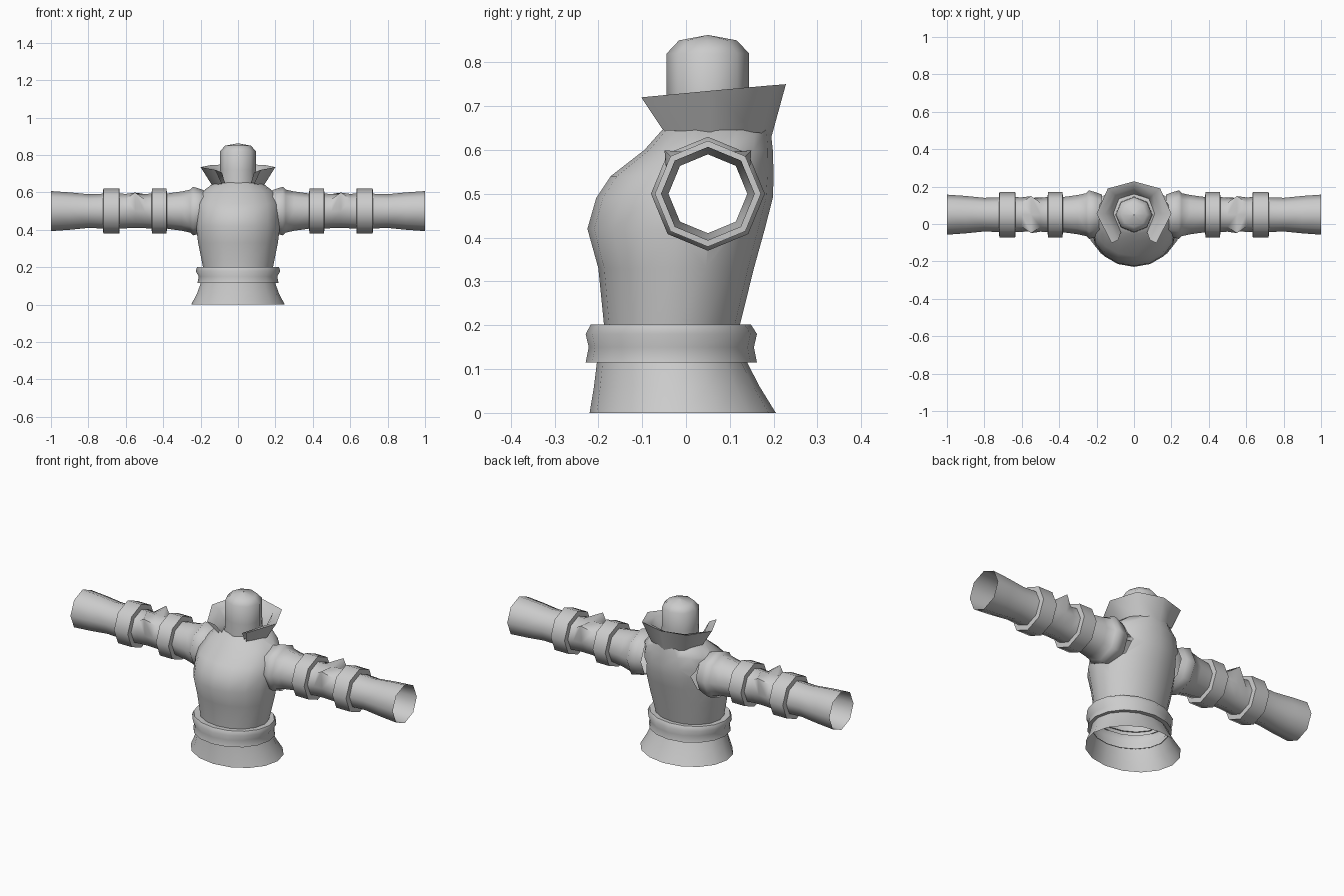
import bpy, bmesh, math
from mathutils import Vector

if "Cube" in bpy.data.objects:
    bpy.data.objects.remove(bpy.data.objects["Cube"])

grey = bpy.data.materials.new("plain grey")
grey.diffuse_color = (0.6, 0.6, 0.6, 1)
grey.use_nodes = True
grey.node_tree.nodes["Principled BSDF"].inputs["Base Color"].default_value = grey.diffuse_color
ARM_Y, ARM_Z = 0.05, 0.5


def make(name, bm, angle=60):
    bmesh.ops.recalc_face_normals(bm, faces=bm.faces)
    me = bpy.data.meshes.new(name)
    bm.to_mesh(me)
    bm.free()
    me.materials.append(grey)
    ob = bpy.data.objects.new(name, me)
    bpy.context.collection.objects.link(ob)
    bpy.ops.object.select_all(action='DESELECT')
    ob.select_set(True)
    bpy.context.view_layer.objects.active = ob
    bpy.ops.object.shade_smooth_by_angle(angle=math.radians(angle))
    return ob


def loft(rows, closed=True, caps=False):
    """Skin a list of point rows into a surface."""
    bm = bmesh.new()
    vs = [[bm.verts.new(p) for p in row] for row in rows]
    n = len(rows[0])
    for a, b in zip(vs, vs[1:]):
        for i in range(n if closed else n - 1):
            j = (i + 1) % n
            bm.faces.new((a[i], a[j], b[j], b[i]))
    if caps:
        bm.faces.new(vs[0])
        bm.faces.new(vs[-1])
    return bm


def ring(z, hx, front, back, n=16):
    cy, hy = (front + back) / 2, (back - front) / 2
    return [(hx * math.sin(math.tau * i / n), cy - hy * math.cos(math.tau * i / n), z)
            for i in range(n)]


def arm_ring(x, r, n=8, spike=0.0):
    pts = []
    for i in range(n):
        a = math.tau * i / n
        k = r + (spike if i in (1, n - 1) else 0)
        pts.append((x, ARM_Y + k * math.sin(a), ARM_Z + k * math.cos(a)))
    return pts


# Torso, closed for cutting the arm openings
torso = make("torso", loft([ring(*r) for r in [
    (0.18, 0.183, -0.185, 0.118), (0.33, 0.213, -0.2, 0.155),
    (0.42, 0.225, -0.225, 0.18), (0.49, 0.225, -0.205, 0.198),
    (0.54, 0.22, -0.172, 0.2), (0.6, 0.195, -0.095, 0.198),
    (0.645, 0.137, -0.055, 0.193), (0.655, 0.09, -0.035, 0.135)]], caps=True))
HOLE = 0.104
cutter = make("arm_hole_cutter", loft([arm_ring(-0.5, HOLE), arm_ring(0.5, HOLE)], caps=True))
cutter.hide_render = True
mod = torso.modifiers.new("arm_holes", 'BOOLEAN')
mod.operation, mod.solver, mod.object = 'DIFFERENCE', 'EXACT', cutter
bpy.context.view_layer.objects.active = torso
bpy.ops.object.modifier_apply(modifier=mod.name)
bpy.data.objects.remove(cutter)

# Remove the tunnel walls and end caps to leave an open shell
bm = bmesh.new()
bm.from_mesh(torso.data)
inner = []
for f in bm.faces:
    c = f.calc_center_median()
    tunnel = abs(c.x) < 0.12 and math.hypot(c.y - ARM_Y, c.z - ARM_Z) < HOLE + 0.004
    if tunnel or c.z < 0.185 or c.z > 0.654:
        inner.append(f)
bmesh.ops.delete(bm, geom=inner, context='FACES')
bm.to_mesh(torso.data)
bm.free()

# Belt and flared hem
make("belt", loft([ring(*r) for r in [
    (0.115, 0.198, -0.2, 0.138), (0.115, 0.217, -0.229, 0.162),
    (0.15, 0.21, -0.222, 0.155), (0.18, 0.226, -0.229, 0.162),
    (0.202, 0.218, -0.217, 0.148), (0.2, 0.18, -0.18, 0.12)]]), 50)
make("hem", loft([ring(*r) for r in [
    (0.0, 0.25, -0.22, 0.205), (0.06, 0.219, -0.21, 0.168),
    (0.118, 0.198, -0.203, 0.138)]]))

# Neck stump with a low pointed top
bm = loft([ring(z, r, ARM_Y - r * 0.97, ARM_Y + r * 0.97, 8) for z, r in [
    (0.63, 0.1), (0.72, 0.097), (0.82, 0.097), (0.85, 0.068), (0.862, 0.002)]])
make("neck", bm)

# Open-fronted collar: outer foot, rim, inner rim, inner foot
half = [
    [(0, .195, .63), (.1, .165, .64), (.14, .055, .64), (.085, -.052, .645)],
    [(0, .228, .75), (.14, .19, .747), (.2, .055, .735), (.12, -.102, .72)],
    [(0, .195, .735), (.105, .16, .732), (.155, .055, .72), (.085, -.085, .705)],
    [(0, .16, .65), (.08, .135, .65), (.11, .055, .65), (.07, -.045, .65)]]
make("collar", loft([[(-x, y, z) for x, y, z in reversed(h[1:])] + h for h in half],
                    closed=False), 50)

# Sleeves: shoulder flange, upper band, pinched elbow, lower band, flared cuff
SLEEVE = [(.17, .106), (.2, .118), (.24, .13), (.255, .115), (.3, .105), (.38, .094),
          (.382, .121), (.46, .121), (.462, .094), (.5, .091), (.55, .09), (.6, .092),
          (.633, .094), (.635, .121), (.72, .121), (.722, .093), (.8, .09),
          (.9, .1), (1.0, .107)]
for side, s in (("left", -1), ("right", 1)):
    make(side + "_sleeve", loft([arm_ring(s * x, r, spike=0.05 if x == .55 else 0)
                                 for x, r in SLEEVE]))
